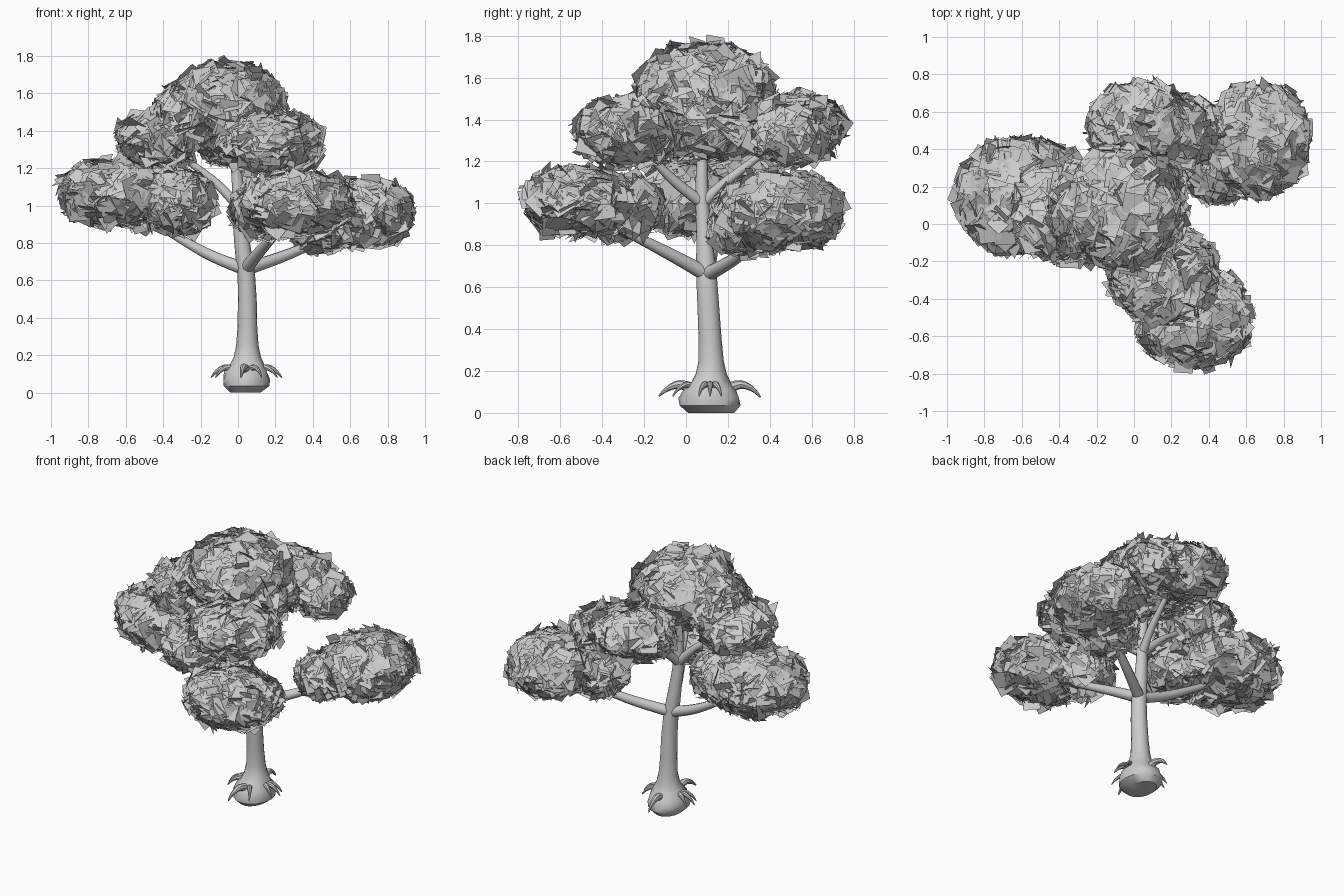
import bpy, bmesh, math, random
from mathutils import Vector

random.seed(7)
if "Cube" in bpy.data.objects:
    bpy.data.objects.remove(bpy.data.objects["Cube"])


def material(name, value):
    m = bpy.data.materials.new(name)
    m.use_nodes = True
    col = (value, value, value, 1)
    m.diffuse_color = col
    m.node_tree.nodes["Principled BSDF"].inputs["Base Color"].default_value = col
    return m


GREY = material("plain grey", 0.6)


def finish(name, bm, smooth=False):
    mesh = bpy.data.meshes.new(name)
    bm.to_mesh(mesh)
    bm.free()
    mesh.materials.append(GREY)
    ob = bpy.data.objects.new(name, mesh)
    bpy.context.collection.objects.link(ob)
    if smooth:
        bpy.ops.object.select_all(action='DESELECT')
        ob.select_set(True)
        bpy.context.view_layer.objects.active = ob
        bpy.ops.object.shade_smooth_by_angle(angle=math.radians(40))
    return ob


def skin(bm, rings):
    n = len(rings[0])
    for low, high in zip(rings, rings[1:]):
        for k in range(n):
            bm.faces.new((low[k], low[(k + 1) % n], high[(k + 1) % n], high[k]))
    bm.faces.new(rings[0][::-1])
    bm.faces.new(rings[-1])
    bmesh.ops.recalc_face_normals(bm, faces=bm.faces)


def limb(name, points, radii, sides=10):
    """Round tapering tube through the points, smoothed along its length."""
    pts = [Vector(p) for p in points]
    path, widths = [], []
    for i in range(len(pts) - 1):
        a, b, c, d = pts[max(i - 1, 0)], pts[i], pts[i + 1], pts[min(i + 2, len(pts) - 1)]
        for k in range(5):
            t = k / 5
            path.append(b + (c - a) * t / 2 + (2 * a - 5 * b + 4 * c - d) * t * t / 2
                        + (3 * b - a - 3 * c + d) * t ** 3 / 2)
            widths.append(radii[i] * (1 - t) + radii[i + 1] * t)
    path.append(pts[-1])
    widths.append(radii[-1])
    bm = bmesh.new()
    rings = []
    for i, p in enumerate(path):
        along = (path[min(i + 1, len(path) - 1)] - path[max(i - 1, 0)]).normalized()
        u = along.cross(Vector((0, 0, 1))).normalized()
        v = along.cross(u)
        rings.append([bm.verts.new(p + widths[i] * (u * math.cos(s) + v * math.sin(s)))
                      for s in (math.tau * k / sides for k in range(sides))])
    skin(bm, rings)
    return finish(name, bm, True)


# Trunk with a swollen root ball: height, centre x, centre y, radius x, radius y
sections = [
    (0.0, 0.04, 0.12, 0.08, 0.11), (0.035, 0.045, 0.115, 0.122, 0.145),
    (0.07, 0.045, 0.115, 0.125, 0.145), (0.11, 0.045, 0.115, 0.115, 0.125),
    (0.15, 0.05, 0.115, 0.092, 0.092), (0.19, 0.05, 0.12, 0.073, 0.073),
    (0.25, 0.05, 0.12, 0.06, 0.06), (0.35, 0.05, 0.115, 0.053, 0.055),
    (0.5, 0.05, 0.107, 0.05, 0.052), (0.62, 0.045, 0.1, 0.047, 0.05),
    (0.7, 0.035, 0.095, 0.046, 0.048), (0.8, 0.022, 0.09, 0.042, 0.04),
    (0.95, 0.005, 0.08, 0.036, 0.034), (1.1, 0.0, 0.075, 0.032, 0.03),
    (1.4, -0.03, 0.08, 0.02, 0.02)]
bm = bmesh.new()
rings = []
for z, cx, cy, rx, ry in sections:
    ring = []
    for k in range(16):
        a = math.tau * k / 16
        knob = 1 + (0.05 * math.sin(a * 5 + z * 40) if 0.05 < z < 0.16 else 0)
        ring.append(bm.verts.new((cx + rx * knob * math.cos(a), cy + ry * knob * math.sin(a), z)))
    rings.append(ring)
skin(bm, rings)
finish("trunk", bm, True)

# Branches, lower ones from the fork and upper ones from the stem
fork, stem = (0.04, 0.1, 0.66), (0.0, 0.08, 1.0)
branches = {
    "right_branch": (fork, (-0.18, 0.12, 0.75), (-0.52, 0.15, 0.95)),
    "front_branch": (fork, (0.13, -0.1, 0.77), (0.28, -0.42, 0.93)),
    "left_branch": (fork, (0.27, 0.24, 0.74), (0.6, 0.42, 0.88)),
    "upper_right_branch": (stem, (-0.14, 0.08, 1.14), (-0.38, 0.06, 1.32)),
    "upper_front_branch": (stem, (0.06, -0.07, 1.12), (0.15, -0.24, 1.3)),
    "upper_back_branch": (stem, (0.03, 0.2, 1.11), (0.07, 0.45, 1.3)),
}
for name, pts in branches.items():
    size = 0.03 if pts[0] == stem else 0.037
    limb(name, pts, (size, size * 0.8, size * 0.4))

# Roots: long ones to front and back, and clawed groups to the sides
base = Vector((0.045, 0.115, 0))


def root(name, angle, start, reach, drop, width, bend=0.0):
    out = Vector((math.cos(angle), math.sin(angle), 0))
    side = Vector((-out.y, out.x, 0)) * bend
    pts = [base + out * start + Vector((0, 0, 0.115)),
           base + out * (start + reach * 0.4) + side * 0.4 + Vector((0, 0, 0.135)),
           base + out * (start + reach * 0.75) + side * 0.8 + Vector((0, 0, 0.115)),
           base + out * (start + reach) + side + Vector((0, 0, drop))]
    limb(name, pts, (width, width * 0.75, width * 0.45, width * 0.12), 8)


root("back_root", math.radians(88), 0.08, 0.16, 0.075, 0.028, 0.02)
root("front_root", math.radians(-92), 0.08, 0.165, 0.08, 0.028, -0.02)
root("front_side_root", math.radians(-80), 0.07, 0.12, 0.08, 0.02, 0.05)
for label, angle in (("left", 0), ("right", math.pi)):
    for i, bend in enumerate((-0.04, 0.0, 0.04)):
        root(f"{label}_root_{i + 1}", angle + bend * 2, 0.06, 0.13 - abs(bend) * 0.5, 0.08, 0.022, bend)


# Foliage: clumps of square leaf cards over a rounded, slightly boxy dome
def clump(name, centre, radii, boxy=2.5):
    bm = bmesh.new()
    r = Vector(radii)
    cards = int(3600 * (r.x * r.y + r.y * r.z + r.x * r.z))
    golden = math.pi * (3 - math.sqrt(5))
    phase = random.uniform(0, 6)
    for i in range(cards):
        z = 1 - 2 * (i + 0.5) / cards
        flat = math.sqrt(1 - z * z)
        d = Vector((flat * math.cos(golden * i), flat * math.sin(golden * i), z))
        d /= sum(abs(c) ** boxy for c in d) ** (1 / boxy)
        lump = 0.9 + 0.05 * math.sin(5 * d.x + phase) * math.cos(5 * d.y - phase)
        p = Vector(centre) + d * r * (lump - 0.2 * random.random() ** 2)
        normal = Vector((d.x / r.x, d.y / r.y, d.z / r.z)).normalized()
        tilt = random.choice((0.15, 0.2, 0.3, 0.6))
        normal += Vector([random.gauss(0, tilt) for _ in range(3)])
        normal.normalize()
        u = normal.orthogonal().normalized()
        v = normal.cross(u)
        spin = random.uniform(0, math.tau)
        size = random.uniform(0.05, 0.08)
        bm.faces.new([bm.verts.new(p + size * (u * math.cos(spin + q) + v * math.sin(spin + q)))
                      for q in (math.pi / 2 * k for k in range(4))])
    finish(name, bm)


clump("left_foliage", (0.67, 0.45, 0.96), (0.28, 0.32, 0.19))
clump("left_inner_foliage", (0.45, 0.29, 0.89), (0.18, 0.18, 0.14))
clump("back_foliage", (0.03, 0.52, 1.37), (0.28, 0.25, 0.16))
clump("back_side_foliage", (0.28, 0.5, 1.32), (0.17, 0.19, 0.14))
clump("upper_front_foliage", (0.16, -0.27, 1.34), (0.3, 0.27, 0.16))
clump("front_foliage", (0.32, -0.51, 1.01), (0.32, 0.27, 0.17))
clump("front_inner_foliage", (0.15, -0.3, 0.98), (0.19, 0.19, 0.15))
clump("right_foliage", (-0.6, 0.15, 1.07), (0.37, 0.33, 0.19))
clump("right_inner_foliage", (-0.32, 0.0, 1.02), (0.2, 0.23, 0.17))
clump("upper_right_foliage", (-0.43, 0.06, 1.35), (0.22, 0.26, 0.15))
clump("upper_right_inner_foliage", (-0.28, 0.08, 1.48), (0.18, 0.26, 0.15))
clump("top_foliage", (-0.06, 0.09, 1.53), (0.34, 0.36, 0.25), 2.1)
clump("top_lower_foliage", (0.08, 0.1, 1.37), (0.2, 0.32, 0.16))
